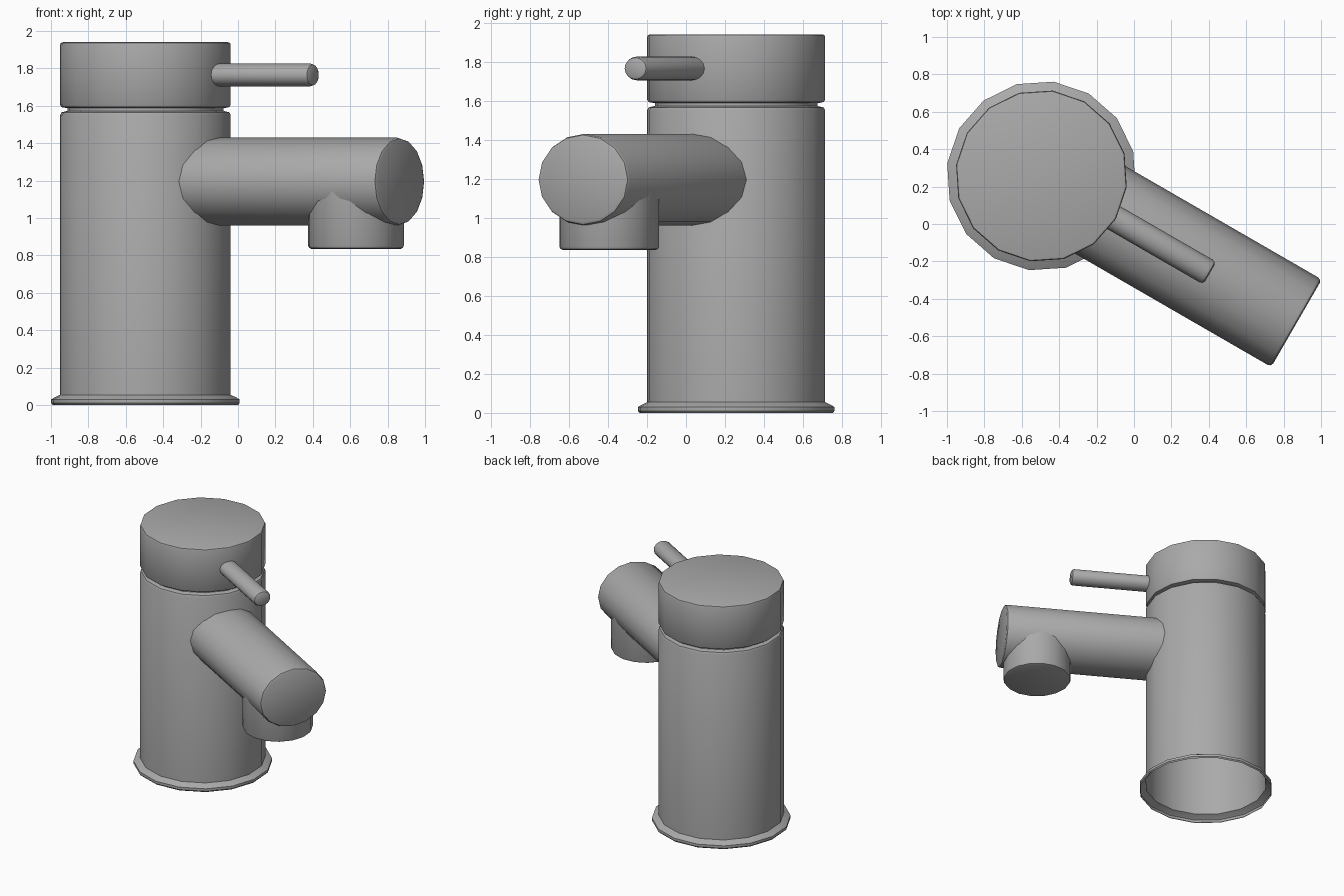
import bpy, bmesh, math
from mathutils import Matrix, Vector

if "Cube" in bpy.data.objects:
    bpy.data.objects.remove(bpy.data.objects["Cube"])

# One metal colour for the whole tap
metal = bpy.data.materials.new("satin_grey_metal")
metal.use_nodes = True
GREY = (0.4, 0.4, 0.4, 1)
metal.diffuse_color = GREY
metal.node_tree.nodes["Principled BSDF"].inputs["Base Color"].default_value = GREY

SIDES = 16
SQUASH = 0.87                       # horizontal tubes are slightly oval
CENTRE = Vector((-0.495, 0.257, 0))
AIM = math.radians(-30)             # direction of spout and lever
FORWARD = Vector((math.cos(AIM), math.sin(AIM), 0))


def lathe(name, profile, matrix, cap_start=True):
    """Spin (radius, height) points about local z and close the ends."""
    bm = bmesh.new()
    rings = []
    for r, h in profile:
        rings.append([bm.verts.new((r * math.cos(a), r * math.sin(a), h))
                      for a in (math.tau * i / SIDES for i in range(SIDES))])
    for low, high in zip(rings, rings[1:]):
        for i in range(SIDES):
            j = (i + 1) % SIDES
            bm.faces.new((low[i], low[j], high[j], high[i]))
    bm.faces.new(rings[-1])
    if cap_start:
        bm.faces.new(rings[0][::-1])
    bm.transform(matrix)
    bmesh.ops.recalc_face_normals(bm, faces=bm.faces)
    mesh = bpy.data.meshes.new(name)
    bm.to_mesh(mesh)
    bm.free()
    mesh.materials.append(metal)
    obj = bpy.data.objects.new(name, mesh)
    bpy.context.collection.objects.link(obj)
    bpy.ops.object.select_all(action='DESELECT')
    obj.select_set(True)
    bpy.context.view_layer.objects.active = obj
    bpy.ops.object.shade_smooth_by_angle(angle=math.radians(35))
    return obj


def rounded_end(radius, start, end, edge):
    """Straight tube profile with a softened far rim."""
    return [(radius, start), (radius, end - edge),
            (radius - edge * 0.3, end - edge * 0.3), (radius - edge, end)]


def upright(z=0, distance=0):
    spot = CENTRE + FORWARD * distance + Vector((0, 0, z))
    return Matrix.Translation(spot) @ Matrix.Rotation(AIM, 4, 'Z')


def sideways(z):
    return (upright(z) @ Matrix.Diagonal((1, 1, SQUASH, 1))
            @ Matrix.Rotation(math.pi / 2, 4, 'Y'))


# Hollow column: flared foot, straight wall, neck groove and cap
lathe("column_and_cap", [
    (0.5, 0), (0.508, 0.01), (0.508, 0.03), (0.495, 0.038), (0.46, 0.055),
    (0.46, 1.55), (0.453, 1.565), (0.42, 1.573), (0.42, 1.587),
    (0.453, 1.593), (0.46, 1.605),
    (0.46, 1.925), (0.456, 1.936), (0.445, 1.94)], upright(), cap_start=False)

# Spout, lever and the outlet under the spout tip
lathe("spout", rounded_end(0.27, 0.3, 1.575, 0.022), sideways(1.195))
lathe("lever", rounded_end(0.07, 0.3, 1.04, 0.022), sideways(1.765))
lathe("outlet", rounded_end(0.258, 0, 0.365, 0.018),
      upright(1.2, 1.3) @ Matrix.Rotation(math.pi, 4, 'X'))
